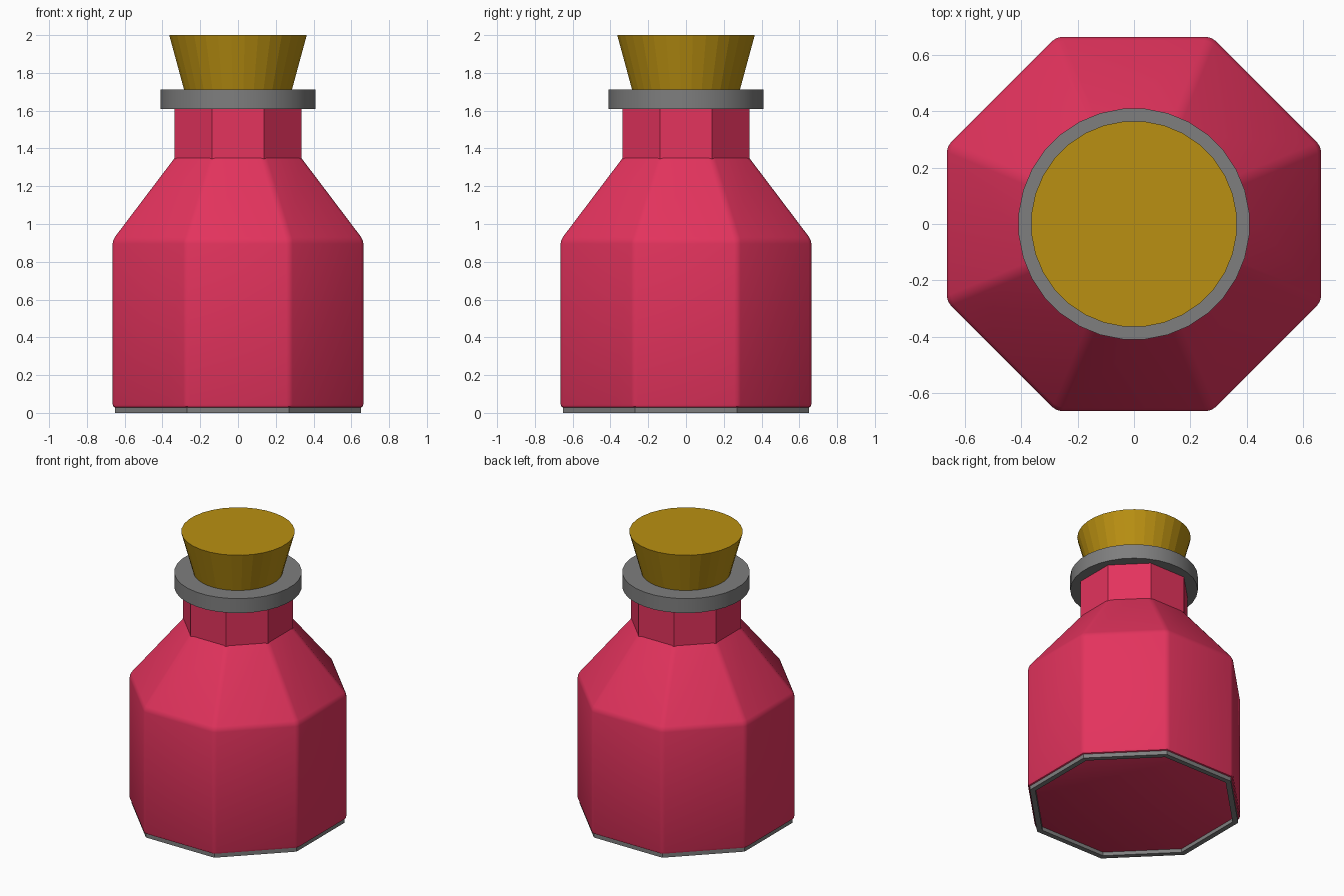
import bpy, bmesh, math

if "Cube" in bpy.data.objects:
    bpy.data.objects.remove(bpy.data.objects["Cube"])


def material(name, rgb):
    m = bpy.data.materials.new(name)
    m.diffuse_color = (*rgb, 1)
    m.use_nodes = True
    m.node_tree.nodes["Principled BSDF"].inputs["Base Color"].default_value = m.diffuse_color
    return m


PINK = material("crimson glass", (0.77, 0.033, 0.11))
GREY = material("grey metal", (0.21, 0.21, 0.21))
CORK = material("golden cork", (0.49, 0.28, 0.006))


def lathe(name, profile, sides, mat, closed=False, bevel=0.0, smooth=0):
    """Stack rings of (apothem, z); closed joins last to first, else caps ends."""
    bm = bmesh.new()
    k = 1 / math.cos(math.pi / sides)
    rings = []
    for r, z in profile:
        rings.append([bm.verts.new((r * k * math.cos((i + .5) * math.tau / sides),
                                    r * k * math.sin((i + .5) * math.tau / sides), z))
                      for i in range(sides)])
    pairs = list(zip(rings, rings[1:]))
    if closed:
        pairs.append((rings[-1], rings[0]))
    else:
        bm.faces.new(rings[0][::-1])
        bm.faces.new(rings[-1])
    for a, b in pairs:
        for i in range(sides):
            j = (i + 1) % sides
            bm.faces.new((a[i], a[j], b[j], b[i]))
    if bevel:
        # soften every edge except the top rim
        top = max(z for _, z in profile)
        edges = [e for e in bm.edges if min(v.co.z for v in e.verts) < top - 1e-4]
        bmesh.ops.bevel(bm, geom=edges, offset=bevel, segments=2, profile=0.5,
                        affect='EDGES', clamp_overlap=True)
    bmesh.ops.recalc_face_normals(bm, faces=bm.faces)
    me = bpy.data.meshes.new(name)
    bm.to_mesh(me)
    bm.free()
    me.materials.append(mat)
    ob = bpy.data.objects.new(name, me)
    bpy.context.collection.objects.link(ob)
    if smooth:
        bpy.ops.object.select_all(action='DESELECT')
        ob.select_set(True)
        bpy.context.view_layer.objects.active = ob
        bpy.ops.object.shade_smooth_by_angle(angle=math.radians(smooth))
    return ob


# Octagonal bottle with sloped shoulders
lathe("bottle_body", [(0.664, 0.026), (0.664, 0.915), (0.335, 1.35)], 8, PINK,
      bevel=0.02, smooth=30)
# Octagonal neck
lathe("bottle_neck", [(0.335, 1.345), (0.335, 1.62)], 8, PINK)
# Thin foot rim under the body
lathe("foot_rim", [(0.65, 0.0), (0.65, 0.03), (0.615, 0.03), (0.615, 0.0)], 8, GREY,
      closed=True)
# Round collar
lathe("collar", [(0.409, 1.61), (0.409, 1.713), (0.27, 1.713), (0.27, 1.61)], 32, GREY,
      closed=True, smooth=30)
# Tapered stopper
lathe("stopper", [(0.277, 1.68), (0.364, 2.0)], 32, CORK)
